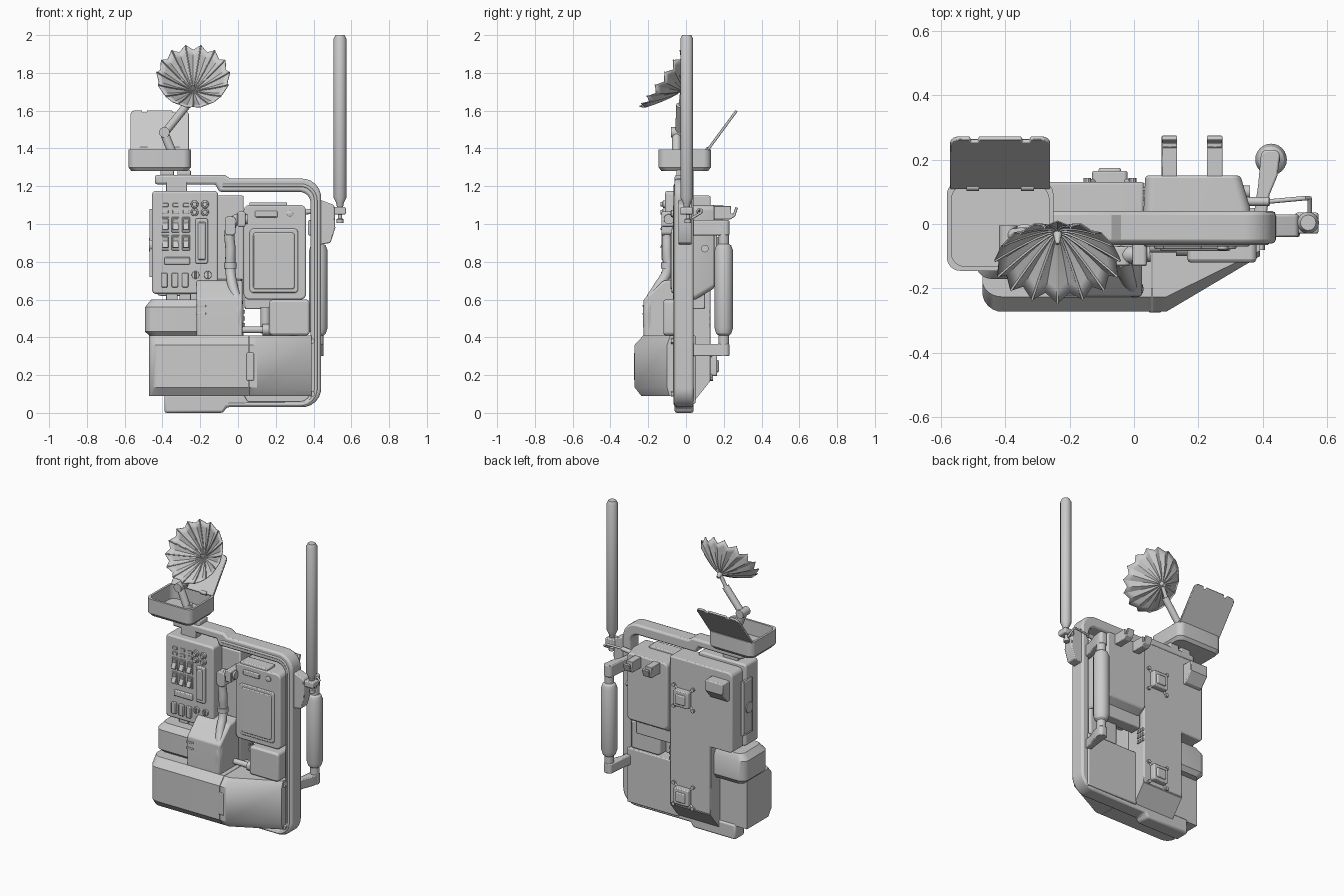
import bpy, bmesh, math
from mathutils import Vector

if "Cube" in bpy.data.objects:
    bpy.data.objects.remove(bpy.data.objects["Cube"])

def place(a, b, c, axis):
    return {'z': (a, b, c), 'y': (a, c, b), 'x': (c, a, b)}[axis]

def fillet(pts, n=6):
    """Closed 2D outline; points with a third value get a rounded corner."""
    out = []
    for i, p in enumerate(pts):
        v = Vector(p[:2])
        if len(p) < 3:
            out.append(tuple(v)); continue
        d1 = (Vector(pts[i - 1][:2]) - v).normalized()
        d2 = (Vector(pts[(i + 1) % len(pts)][:2]) - v).normalized()
        half = d1.angle(d2) / 2
        t = p[2] / math.tan(half)
        a, b = v + d1 * t, v + d2 * t
        c = v + (d1 + d2).normalized() * (p[2] / math.sin(half))
        for k in range(n + 1):
            q = a.lerp(b, k / n) - c
            out.append(tuple(c + q.normalized() * p[2]))
    return out

def rect(x0, x1, y0, y1, r=0.0):
    c = [(x0, y0), (x1, y0), (x1, y1), (x0, y1)]
    return fillet([p + (r,) for p in c]) if r else c

def circle(cx, cy, r, n=24):
    return [(cx + r * math.cos(i * math.tau / n), cy + r * math.sin(i * math.tau / n)) for i in range(n)]

def link(name, data):
    ob = bpy.data.objects.new(name, data)
    bpy.context.collection.objects.link(ob)
    return ob

def loft(name, rings, axis='z', bevel=0.0):
    """rings: list of (outline, height); capped at both ends."""
    bm = bmesh.new()
    vs = [[bm.verts.new(place(a, b, h, axis)) for a, b in o] for o, h in rings]
    n = len(vs[0])
    for r0, r1 in zip(vs, vs[1:]):
        for i in range(n):
            bm.faces.new((r0[i], r0[(i + 1) % n], r1[(i + 1) % n], r1[i]))
    bm.faces.new(vs[0]); bm.faces.new(vs[-1])
    bmesh.ops.recalc_face_normals(bm, faces=bm.faces[:])
    me = bpy.data.meshes.new(name)
    bm.to_mesh(me); bm.free()
    ob = link(name, me)
    if bevel:
        m = ob.modifiers.new('Bevel', 'BEVEL')
        m.width, m.segments, m.limit_method, m.angle_limit = bevel, 2, 'ANGLE', math.radians(40)
    return ob

def prism(name, pts, a, b, axis='y', bevel=0.006):
    return loft(name, [(fillet(pts), a), (fillet(pts), b)], axis, bevel)

def block(name, x0, x1, y0, y1, z0, z1, r=0.0, bevel=0.006):
    return loft(name, [(rect(x0, x1, z0, z1, r), y0), (rect(x0, x1, z0, z1, r), y1)], 'y', bevel)

def lathe(name, a, b, profile, axis='z', n=24):
    return loft(name, [(circle(a, b, r, n), h) for r, h in profile], axis)

def tube(name, pts, r, smooth=False):
    cu = bpy.data.curves.new(name, 'CURVE')
    cu.dimensions, cu.bevel_depth, cu.bevel_resolution, cu.use_fill_caps = '3D', r, 5, True
    sp = cu.splines.new('BEZIER' if smooth else 'POLY')
    if smooth:
        sp.bezier_points.add(len(pts) - 1)
        for q, p in zip(sp.bezier_points, pts):
            q.co, q.handle_left_type, q.handle_right_type = p, 'AUTO', 'AUTO'
    else:
        sp.points.add(len(pts) - 1)
        for q, p in zip(sp.points, pts):
            q.co = (*p, 1)
    ob = link(name, cu)
    bpy.ops.object.select_all(action='DESELECT')
    ob.select_set(True); bpy.context.view_layer.objects.active = ob
    bpy.ops.object.convert(target='MESH')
    return ob

# C-shaped carrying frame with raised lip
prism('frame', [(-.44, 1.26), (-.07, 1.26), (-.04, 1.24), (.44, 1.24, .1), (.44, .03, .1), (-.06, .03),
      (-.08, 0), (-.39, 0), (-.39, .1), (.03, .1), (.05, .06), (.385, .06, .06), (.385, 1.17, .06), (-.1, 1.17),
      (-.12, 1.21), (-.44, 1.21)], -.06, .04, bevel=.012)
lip = fillet([(-.05, .045), (.412, .045, .08), (.412, 1.205, .08), (-.08, 1.205)])
tube('frame_lip', [(x, -.056, z) for x, z in lip], .009)
prism('antenna_mount', [(.43, 1.13), (.51, 1.1, .02), (.515, .98), (.49, .9, .01), (.43, .89)], -.04, .03)

# back slab with slanted foot
prism('back_slab', [(-.43, 1.15, .03), (.03, 1.15), (.03, .17), (-.27, .17), (-.27, .62), (-.43, .62, .02)],
      -.02, .13, bevel=.008)
prism('back_slab_foot', [(-.03, .05), (.03, .045), (.126, .165), (.128, .2), (-.03, .2)], -.27, .03, 'x', 0)
block('back_panel_right', .02, .4, -.02, .05, .05, .41)
for i in range(3):
    for k in range(3):
        block('vent_slot', .025, .037, .072 + i * .02, .086 + i * .02, .455 + k * .035, .475 + k * .035, bevel=0)
# back connectors with corner screws
for z in (.9, .25):
    block('back_connector', -.13, -.02, .125, .165, z - .055, z + .055, .012)
    block('connector_cap', -.11, -.04, .15, .174, z - .035, z + .03, .01)
    for sx in (-1, 1):
        for sz in (-1, 1):
            lathe('connector_screw', -.075 + sx * .07, z + sz * .07, [(.012, .125), (.012, .143)], 'y', 10)
            tube('connector_tab', [(-.075 + sx * .045, .132, z + sz * .045), (-.075 + sx * .07, .132, z + sz * .07)], .007)
prism('back_wedge', [(.12, .96), (.15, .97), (.2, 1.03), (.2, 1.1), (.12, 1.1)], -.41, -.28, 'x')

# control panel
block('control_box', -.455, -.105, -.11, .02, .63, 1.175, .02, .01)
block('control_side_rail', -.465, -.45, -.03, .06, .72, 1.08, .015)
lathe('side_dial', 0, .89, [(.035, -.47), (.04, -.45)], 'x')
for i in range(3):
    x = -.385 + i * .055
    for z in (1.065, 1.1):
        block('small_key', x - .016, x + .016, -.116, -.1, z - .01, z + .01, bevel=.003)
    for z in (1.0, .905):
        block('key_base', x - .021, x + .021, -.116, -.1, z - .044, z + .036, bevel=.003)
        prism('rocker_key', [(-.11, z - .032), (-.138, z - .03), (-.12, z + .005), (-.124, z + .028), (-.11, z + .028)],
              x - .016, x + .016, 'x', .003)
    block('lower_key', x - .021, x + .012, -.125, -.1, .665, .74, bevel=.004)
for x in (-.23, -.175):
    for z in (1.105, 1.063):
        lathe('knob', x, z, [(.022, -.1), (.02, -.122), (.013, -.124), (.012, -.135)], 'y', 14)
for x in (-.225, -.16):
    lathe('dial', x, .73, [(.022, -.1), (.02, -.122)], 'y', 16)
    block('dial_grip', x - .005, x + .005, -.132, -.11, .713, .747, bevel=.002)
block('level_display', -.225, -.16, -.125, -.1, .79, 1.03, .01)
block('level_window', -.213, -.172, -.131, -.1, .81, 1.01, .006)
block('status_bar', -.39, -.255, -.122, -.1, .785, .825, .006)

# side pod, cowl and pouches at the front
loft('side_pod', [(rect(-.46, -.18, -.14, .07, .04), .40), (rect(-.492, -.15, -.17, .09, .05), .43),
     (rect(-.492, -.15, -.17, .09, .05), .56), (rect(-.46, -.16, -.14, .07, .04), .60)])
for x in (-.35, -.28):
    block('pod_strut', x - .03, x + .03, -.08, .04, .58, .65)
cowl = [(-.02, .4), (-.225, .4), (-.225, .6, .02), (-.12, .7, .03), (-.02, .71)]
prism('cowl', cowl, -.22, .025, 'x', .01)
for z in (.52, .56):
    block('cowl_slot', -.223, -.17, -.229, -.2, z, z + .012, bevel=.002)

def pouch(name, pts):
    o = fillet(pts)
    f = lambda s: [(x, y * s if y < 0 else y) for x, y in o]
    loft(name, [(f(.87), .09), (o, .135), (o, .36), (f(.83), .41)])
pouch('pouch_left', [(-.47, .03), (-.47, -.272, .06), (.055, -.272), (.055, .03)])
pouch('pouch_right', [(.058, -.01), (.058, -.272), (.1, -.272), (.39, -.1), (.39, -.01)])
block('pouch_latch', .045, .085, -.275, -.2, .17, .32, .006)
for z in (.1, .38):
    lathe('frame_screw', .392, z, [(.014, -.05), (.014, -.08)], 'y', 12)

# hose and connecting pipes
tube('hose', [(.05, -.09, 1.025), (-.01, -.095, 1.025), (-.04, -.1, .98), (-.04, -.1, .86), (-.04, -.1, .75),
     (-.025, -.15, .66), (0, -.195, .58), (.0, -.2, .45)], .027, True)
block('hose_socket', -.005, .04, -.13, 0, .985, 1.065, .012)
block('hose_elbow', -.07, -.012, -.13, -.07, .94, 1.04, .02)
lathe('hose_collar', -.04, -.1, [(.033, .765), (.033, .795)])
lathe('cross_pipe', -.07, .44, [(.018, .0), (.018, .13), (.03, .13), (.03, .19)], 'x')
lathe('vertical_pipe', .145, -.04, [(.025, .42), (.025, .56)])
block('filter_box', .165, .38, -.12, .04, .41, .6, .02, .012)

# right equipment box
loft('equipment_box', [(rect(.03, .36, .6, 1.1, .03), -.07), (rect(.03, .36, .6, 1.1, .03), .05),
     (rect(.035, .33, .66, 1.1, .03), .15)], 'y', .008)
block('box_foot', .035, .3, .02, .1, .55, .67)
block('box_lid_tab', .06, .26, -.065, .02, 1.09, 1.115)
block('display_frame', .062, .318, -.078, -.05, .635, .975, .02)
block('display', .08, .3, -.083, -.05, .655, .955, .015)
block('label_bar', .09, .21, -.078, -.05, 1.035, 1.07, .008)
lathe('indicator', .275, 1.055, [(.018, -.06), (.018, -.078), (.01, -.082)], 'y')
lathe('side_button', .1, .87, [(.02, .32), (.02, .36)], 'x')
for x in (.11, .25):
    prism('box_hook', [(.14, 1.025), (.235, 1.025), (.26, 1.04), (.275, 1.085), (.262, 1.09), (.25, 1.055),
          (.238, 1.055), (.238, 1.095), (.14, 1.095)], x - .024, x + .024, 'x', .003)

# canister with brackets
lathe('canister', .425, .2, [(.028, .30), (.028, .41), (.04, .42), (.049, .45), (.049, .86), (.04, .885), (.028, .895), (.028, 1.0)])
for z0, z1 in ((.30, .365), (.94, 1.02)):
    prism('canister_bracket', [(.37, .02), (.41, .02), (.42, .09), (.445, .15), (.455, .23, .02), (.395, .23, .02),
          (.385, .12)], z0, z1, 'z')

# antenna and its cable
lathe('antenna', .54, .004, [(.014, 1.08), (.02, 1.11), (.034, 1.14), (.034, 1.98), (.024, 2.0)], n=16)
block('antenna_clamp', .5, .572, -.03, .035, 1.05, 1.09, .01)
lathe('antenna_plug', .54, .01, [(.018, 1.005), (.018, 1.025), (.011, 1.03), (.011, 1.06)], n=14)
tube('antenna_cable', [(.42, .07, 1.07), (.53, .08, 1.075), (.545, .08, 1.06), (.545, .03, 1.03)], .007)
tube('cable_sleeve', [(.32, .07, 1.06), (.42, .07, 1.07)], .014)

# open tray with hinged lid
tray = lambda d: rect(-.58 + d, -.25 - d, -.145 + d, .132 - d, .04)
loft('tray', [(tray(.015), 1.28), (tray(0), 1.3), (tray(0), 1.395), (tray(.014), 1.395), (tray(.014), 1.3)])
for x in (-.37, -.28):
    block('tray_foot', x - .04, x + .03, -.05, .04, 1.24, 1.285)
block('tray_hinge', -.38, -.27, -.06, .0, 1.16, 1.23)
lid = prism('tray_lid', [(-.57, 0), (-.26, 0), (-.26, .26, .03), (-.32, .26), (-.325, .245), (-.345, .245), (-.35, .26),
            (-.48, .26), (-.485, .245), (-.505, .245), (-.51, .26), (-.57, .26, .03)], -.007, .007, bevel=.003)
lid.location = (0, .113, 1.39)
lid.rotation_euler.x = -.636
for x in (-.5, -.33):
    tube('lid_hinge', [(x - .02, .115, 1.395), (x + .02, .115, 1.395)], .012)

# folding arm and pleated dish
lathe('arm_base', -.34, -.04, [(.04, 1.3), (.04, 1.33), (.028, 1.34), (.028, 1.38)])
tube('arm_lower', [(-.345, -.05, 1.37), (-.39, -.05, 1.48)], .024)
lathe('arm_joint', -.39, 1.485, [(.028, -.08), (.028, -.005)], 'y')
tube('arm_upper', [(-.39, -.035, 1.48), (-.27, -.03, 1.63)], .022)
tube('arm_tip', [(-.29, -.03, 1.6), (-.24, -.02, 1.7)], .012)
RIBS, STEPS = 15, 6
bm = bmesh.new()
tip = bm.verts.new((0, 0, 0))
cols = []
for i in range(RIBS * 2):
    a, valley = (i + .5) * math.pi / RIBS, i % 2
    r = .203 - .014 * valley
    cols.append([bm.verts.new((.96 * r * t * math.cos(a), r * t * math.sin(a), .13 * t ** 1.25 - .028 * valley * t))
                 for t in (k / STEPS for k in range(1, STEPS + 1))])
for c0, c1 in zip(cols, cols[1:] + cols[:1]):
    bm.faces.new((tip, c0[0], c1[0]))
    for k in range(STEPS - 1):
        bm.faces.new((c0[k], c0[k + 1], c1[k + 1], c1[k]))
ribs = [[(0, 0, .002)] + [v.co[:] for v in c] for c in cols[::2]]
me = bpy.data.meshes.new('dish')
bm.to_mesh(me); bm.free()
dish = link('dish', me)
dish.modifiers.new('Thickness', 'SOLIDIFY').thickness = .004
parts = [dish] + [tube('dish_rib', r, .0035) for r in ribs]
parts.append(lathe('dish_hub', 0, 0, [(.012, -.03), (.016, 0), (.01, .03), (.006, .05)], n=12))
for ob in parts:
    ob.rotation_mode = 'QUATERNION'
    ob.rotation_quaternion = Vector((0, -.81, .59)).to_track_quat('Z', 'Y')
    ob.location = (-.237, -.022, 1.71)

# smooth shading with sharp edges kept
bpy.ops.object.select_all(action='SELECT')
bpy.context.view_layer.objects.active = dish
bpy.ops.object.shade_smooth_by_angle(angle=math.radians(30))
